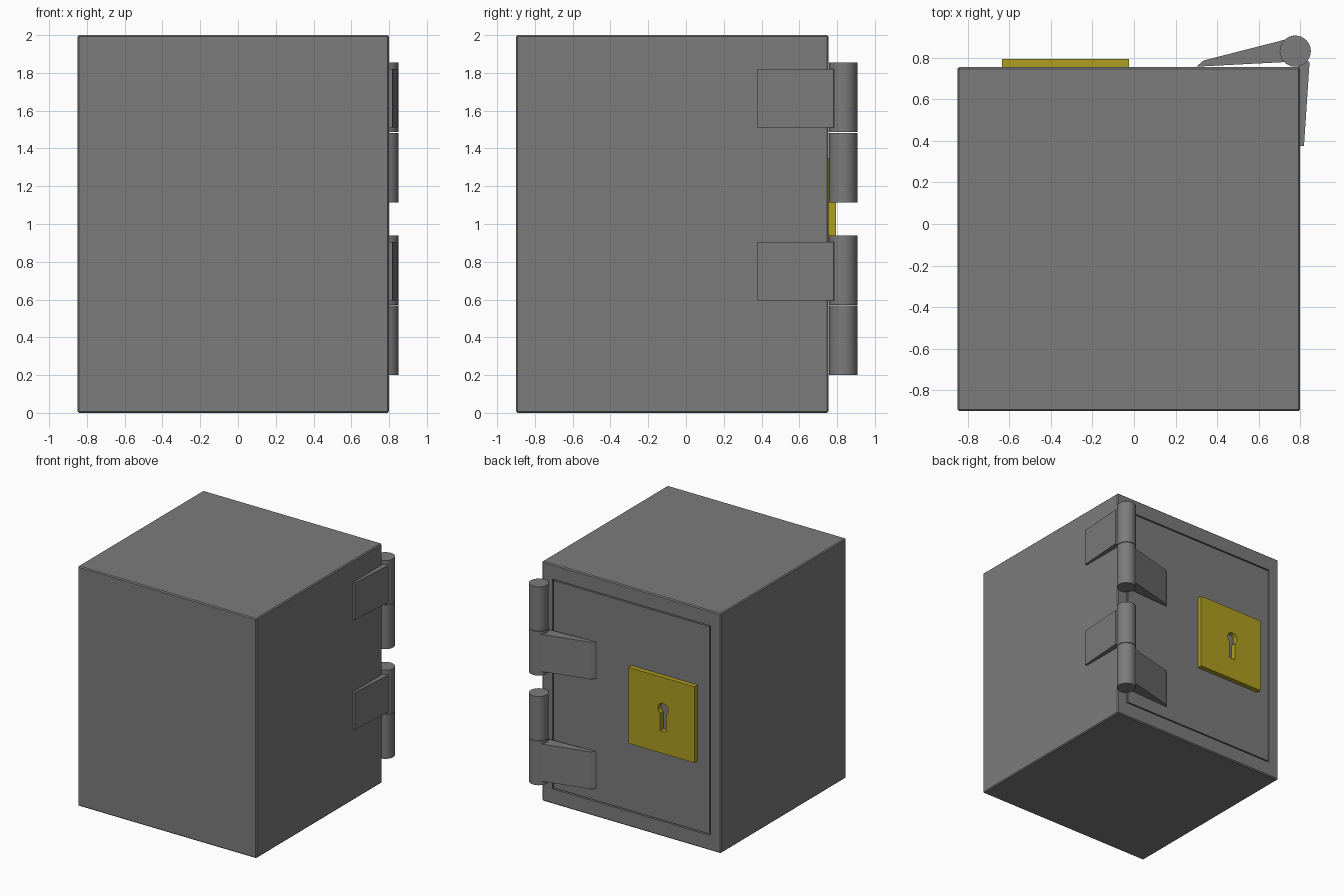
import bpy, bmesh, math

if "Cube" in bpy.data.objects:
    bpy.data.objects.remove(bpy.data.objects["Cube"])


def material(name, rgb):
    m = bpy.data.materials.new(name)
    m.diffuse_color = (*rgb, 1)
    m.use_nodes = True
    m.node_tree.nodes["Principled BSDF"].inputs["Base Color"].default_value = m.diffuse_color
    return m


GREY = material("steel grey", (0.20, 0.20, 0.20))
GOLD = material("brass yellow", (0.43, 0.34, 0.015))


def add(name, bm, mat):
    bmesh.ops.recalc_face_normals(bm, faces=bm.faces)
    me = bpy.data.meshes.new(name)
    bm.to_mesh(me)
    bm.free()
    me.materials.append(mat)
    ob = bpy.data.objects.new(name, me)
    bpy.context.collection.objects.link(ob)
    return ob


def box(name, lo, hi, mat, bevel=0):
    bm = bmesh.new()
    bmesh.ops.create_cube(bm, size=1)
    for v in bm.verts:
        v.co = [(a + b) / 2 + c * (b - a) for a, b, c in zip(lo, hi, v.co)]
    if bevel:
        bmesh.ops.bevel(bm, geom=bm.edges[:], offset=bevel, segments=1, affect='EDGES')
    return add(name, bm, mat)


def prism(name, pts, depth, mat, axis):
    """Extrude a 2D outline: axis 'z' uses (x, y) points, axis 'y' uses (x, z)."""
    bm = bmesh.new()
    a, b = depth
    pos = (lambda p, d: (p[0], p[1], d)) if axis == 'z' else (lambda p, d: (p[0], d, p[1]))
    f = bm.faces.new([bm.verts.new(pos(p, a)) for p in pts])
    r = bmesh.ops.extrude_face_region(bm, geom=[f])
    for v in r["geom"]:
        if isinstance(v, bmesh.types.BMVert):
            v.co[2 if axis == 'z' else 1] = b
    return add(name, bm, mat)


def cut(ob, cutter):
    m = ob.modifiers.new("cut", 'BOOLEAN')
    m.operation, m.solver, m.object = 'DIFFERENCE', 'EXACT', cutter
    cutter.hide_render = True
    cutter.hide_viewport = True


# safe body with a shallow doorway, and a door that leaves a thin seam
body = box("safe_body", (-0.85, -0.90, 0), (0.80, 0.755, 2), GREY, 0.008)
cut(body, box("doorway_cutter", (-0.755, 0.73, 0.125), (0.705, 0.80, 1.875), GREY))
box("door", (-0.745, 0.725, 0.135), (0.695, 0.754, 1.865), GREY)

# lock plate with a keyhole
plate = box("lock_plate", (-0.635, 0.74, 0.715), (-0.025, 0.795, 1.35), GOLD)
KX, KZ, R, W = -0.345, 1.085, 0.048, 0.027
start = math.asin(W / R)
outline = [(KX - W, 0.90), (KX + W, 0.90)]
for i in range(25):
    t = -math.pi / 2 + start + (2 * math.pi - 2 * start) * i / 24
    outline.append((KX + R * math.cos(t), KZ + R * math.sin(t)))
cut(plate, prism("keyhole_cutter", outline, (0.752, 0.85), GOLD, 'y'))

# two hinges: a pair of knuckles, a leaf on the side wall and a leaf on the door
CX, CY, CR = 0.776, 0.832, 0.075
for name, z0 in (("lower", 0.20), ("upper", 1.115)):
    for part, a, b in (("bottom", z0, z0 + 0.368), ("top", z0 + 0.372, z0 + 0.74)):
        bm = bmesh.new()
        bmesh.ops.create_cone(bm, cap_ends=True, segments=32, radius1=CR, radius2=CR, depth=b - a)
        bmesh.ops.translate(bm, verts=bm.verts, vec=(CX, CY, (a + b) / 2))
        ob = add(f"{name}_hinge_{part}_knuckle", bm, GREY)
        for f in ob.data.polygons:
            f.use_smooth = len(f.vertices) == 4
        ob.data.set_sharp_from_angle(angle=math.radians(40))
    prism(f"{name}_hinge_side_leaf", [(0.79, 0.375), (0.818, 0.375), (0.845, 0.78), (0.79, 0.80)],
          (z0 + 0.395, z0 + 0.705), GREY, 'z')
    prism(f"{name}_hinge_door_leaf", [(0.30, 0.757), (0.335, 0.787), (0.73, 0.888), (0.74, 0.78)],
          (z0 + 0.035, z0 + 0.345), GREY, 'z')
